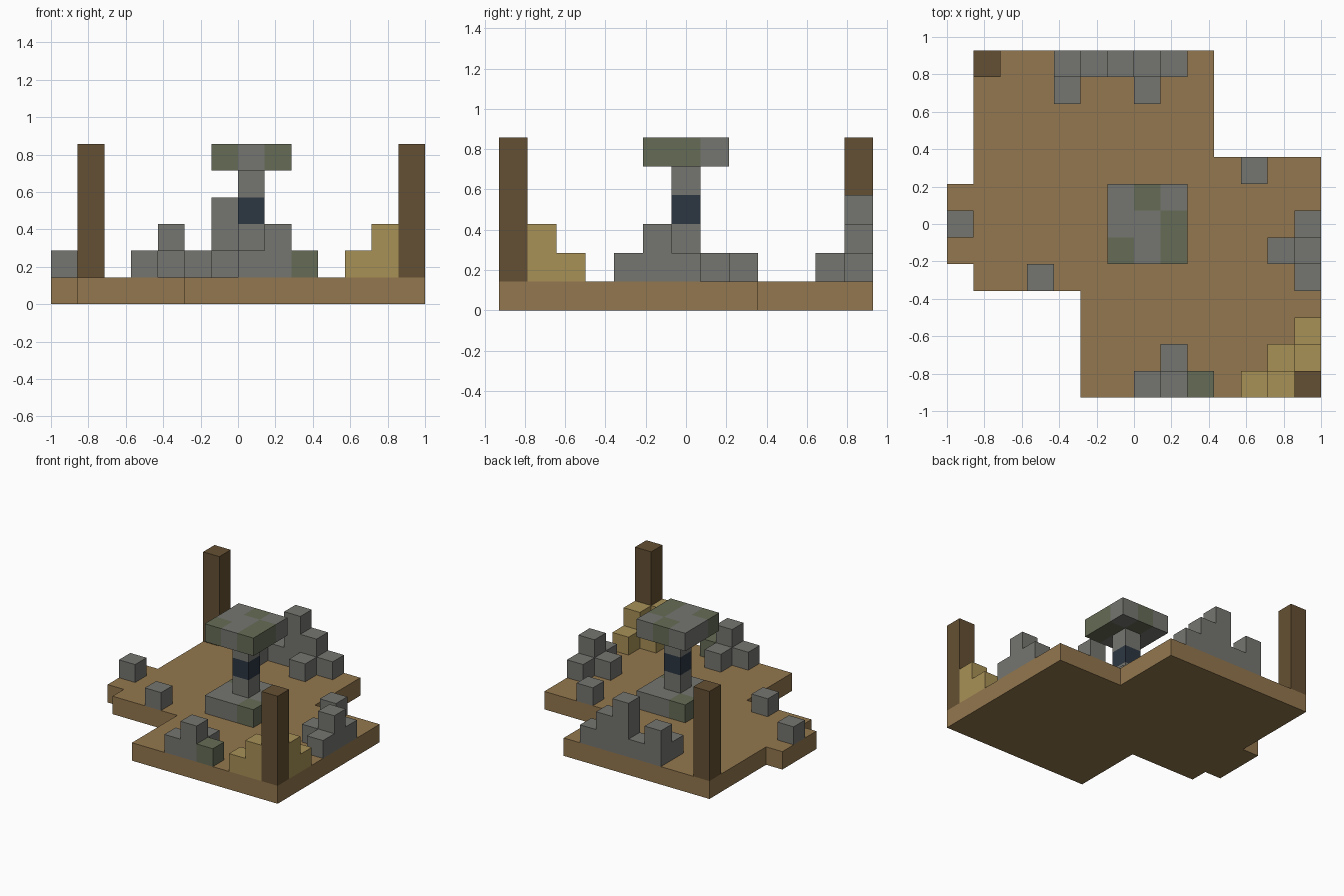
import bpy
import bmesh
from mathutils import Vector

cube = bpy.data.objects.get("Cube")
if cube:
    bpy.data.objects.remove(cube, do_unlink=True)

CELL = 1 / 7                       # size of one block
ORIGIN = Vector((-1, -6.5 / 7, 0))  # corner of the block grid


def material(name, rgb):
    """Flat colour given as 8-bit sRGB, stored as linear."""
    linear = [((c / 255 + 0.055) / 1.055) ** 2.4 for c in rgb]
    mat = bpy.data.materials.new(name)
    mat.use_nodes = True
    mat.diffuse_color = (*linear, 1)
    shader = mat.node_tree.nodes["Principled BSDF"]
    shader.inputs["Base Color"].default_value = (*linear, 1)
    shader.inputs["Roughness"].default_value = 0.9
    return mat


EARTH = material("earth brown", (147, 119, 78))
STONE = material("stone grey", (117, 117, 112))
MOSS = material("mossy stone", (102, 108, 86))
SAND = material("sandstone", (168, 145, 87))
WOOD = material("dark wood", (101, 80, 51))
NAVY = material("dark blue", (44, 54, 66))


def box(x0, x1, y0, y1, z0, z1):
    """Grid cells of a block range, upper ends excluded."""
    return {(x, y, z) for x in range(x0, x1)
            for y in range(y0, y1) for z in range(z0, z1)}


def heap(columns):
    """Cells of stacked columns standing on the ground: (x, y, height)."""
    cells = set()
    for x, y, h in columns:
        cells |= box(x, x + 1, y, y + 1, 1, 1 + h)
    return cells


# Each part: name, cells, main colour, cells in a second colour, second colour
parts = [
    ("ground_slab", box(1, 10, 4, 13, 0, 1) | box(5, 14, 0, 9, 0, 1)
     | box(0, 1, 5, 8, 0, 1), EARTH, (), None),
    ("back_post", heap([(1, 12, 5)]), WOOD, (), None),
    ("front_post", heap([(13, 0, 5)]), WOOD, (), None),
    ("sandstone_heap", heap([(11, 0, 1), (12, 0, 2), (12, 1, 1),
                             (13, 1, 2), (13, 2, 1)]), SAND, (), None),
    ("back_ruin", heap([(4, 12, 2), (5, 12, 1), (6, 12, 3), (7, 12, 2),
                        (8, 12, 1), (4, 11, 1), (7, 11, 1)]), STONE, (), None),
    ("front_ruin", heap([(7, 0, 1), (8, 0, 2), (9, 0, 1), (8, 1, 1)]),
     STONE, {(9, 0, 1)}, MOSS),
    ("left_ruin", heap([(13, 4, 1), (13, 5, 2), (13, 6, 1), (12, 5, 1)]),
     STONE, (), None),
    ("loose_stone_left", heap([(11, 8, 1)]), STONE, (), None),
    ("loose_stone_front", heap([(3, 4, 1)]), STONE, (), None),
    ("loose_stone_right", heap([(0, 6, 1)]), STONE, (), None),
    ("pedestal_base", box(6, 9, 5, 8, 1, 2), STONE,
     {(8, 5, 1), (6, 7, 1)}, MOSS),
    ("pedestal_column", box(7, 8, 6, 7, 2, 5), STONE, {(7, 6, 3)}, NAVY),
    ("pedestal_cap", box(6, 9, 5, 8, 5, 6), STONE,
     {(6, 5, 5), (8, 5, 5), (8, 6, 5), (7, 7, 5)}, MOSS),
]
filled = set().union(*(p[1] for p in parts))


def build(name, cells, main, patch, second):
    """Make the outer faces of the cells and merge the flat ones."""
    bm = bmesh.new()
    for cell in sorted(cells):
        for axis in range(3):
            for side in (0, 1):
                neighbour = list(cell)
                neighbour[axis] += 2 * side - 1
                if tuple(neighbour) in filled:
                    continue
                u, v = (axis + 1) % 3, (axis + 2) % 3
                verts = []
                for du, dv in ((0, 0), (1, 0), (1, 1), (0, 1)):
                    p = Vector(cell)
                    p[axis] += side
                    p[u] += du
                    p[v] += dv
                    verts.append(bm.verts.new(ORIGIN + p * CELL))
                if side == 0:
                    verts.reverse()
                face = bm.faces.new(verts)
                face.material_index = int(cell in patch)
    bmesh.ops.remove_doubles(bm, verts=bm.verts, dist=0.001)
    bmesh.ops.dissolve_limit(bm, angle_limit=0.01, verts=bm.verts,
                             edges=bm.edges, delimit={'MATERIAL'})
    mesh = bpy.data.meshes.new(name)
    mesh.materials.append(main)
    if second:
        mesh.materials.append(second)
    bm.to_mesh(mesh)
    bm.free()
    bpy.context.collection.objects.link(bpy.data.objects.new(name, mesh))


for part in parts:
    build(*part)
